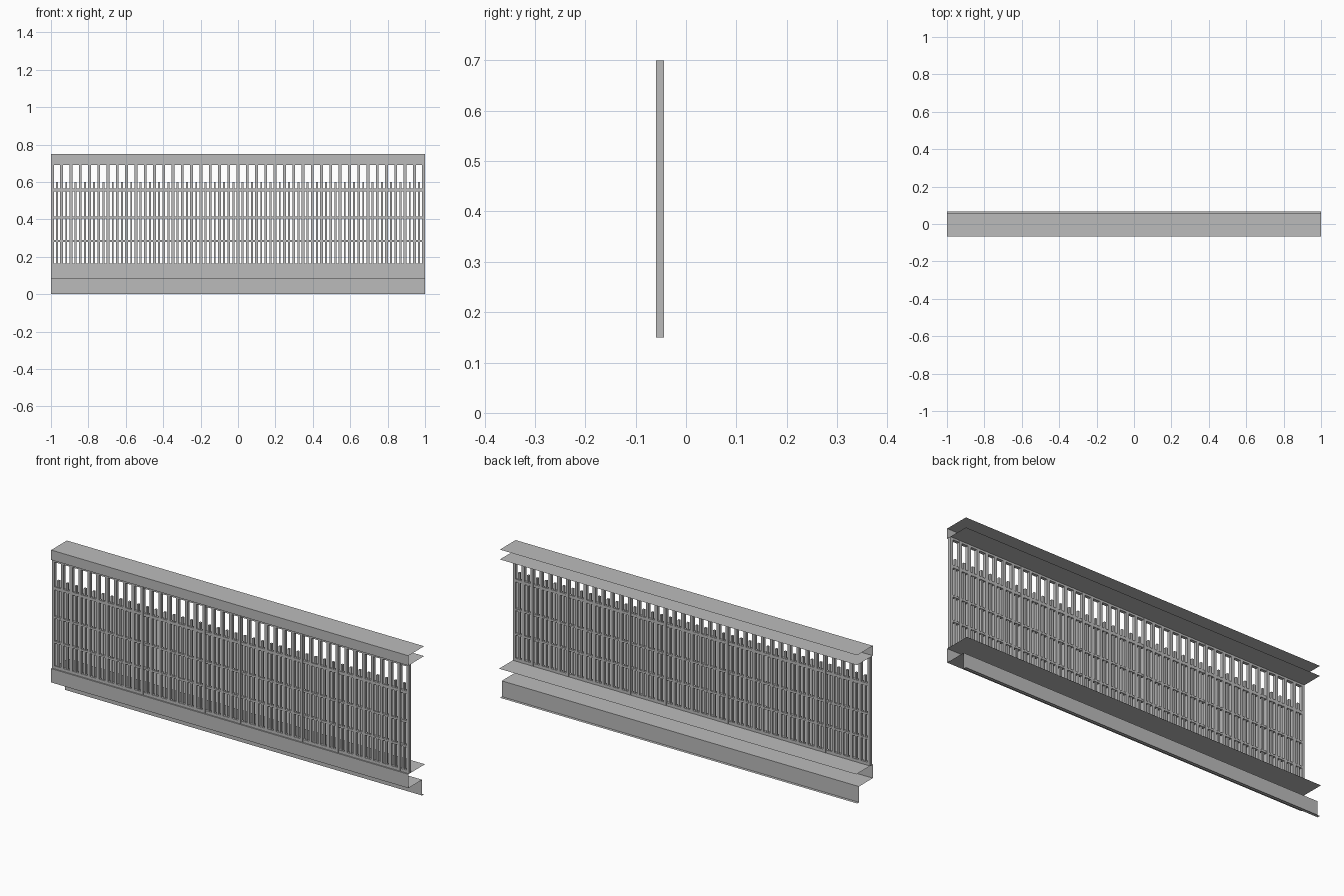
import bpy
import bmesh

if "Cube" in bpy.data.objects:
    bpy.data.objects.remove(bpy.data.objects["Cube"], do_unlink=True)

steel = bpy.data.materials.new("grey steel")
steel.use_nodes = True
GREY = (0.5, 0.5, 0.5, 1)
steel.diffuse_color = GREY
steel.node_tree.nodes["Principled BSDF"].inputs["Base Color"].default_value = GREY


def finish(name, bm):
    mesh = bpy.data.meshes.new(name)
    bm.to_mesh(mesh)
    bm.free()
    mesh.materials.append(steel)
    obj = bpy.data.objects.new(name, mesh)
    bpy.context.collection.objects.link(obj)
    return obj


def sheet(name, profile):
    """Folded thin sheet: a (y, z) profile swept along the full length."""
    bm = bmesh.new()
    rows = [[bm.verts.new((x, y, z)) for y, z in profile] for x in (-1, 1)]
    for i in range(len(profile) - 1):
        bm.faces.new((rows[0][i], rows[1][i], rows[1][i + 1], rows[0][i + 1]))
    return finish(name, bm)


def box(name, x, y, z):
    """Box between the given (low, high) limits."""
    bm = bmesh.new()
    bmesh.ops.create_cube(bm, size=1)
    for v in bm.verts:
        v.co = [lim[0] if c < 0 else lim[1] for c, lim in zip(v.co, (x, y, z))]
    return finish(name, bm)


def repeat(obj, count, step):
    mod = obj.modifiers.new("Repeat", "ARRAY")
    mod.count = count
    mod.use_relative_offset = False
    mod.use_constant_offset = True
    mod.constant_offset_displace = (step, 0, 0)


FRONT, BACK = -0.066, 0.067
BAR_Y = (-0.06, -0.0435)
BASE, TOP = 0.15, 0.70

# Folded channels above and below the grille
sheet("top_channel", [(0.06, 0.75), (FRONT, 0.75), (FRONT, TOP), (0.06, TOP)])
sheet("bottom_channel", [(BACK, BASE), (FRONT, BASE), (FRONT, 0.08),
                         (0.045, 0.08), (0.045, 0), (0.06, 0)])

# Tall bars, with a short bar in each gap
GAPS = 40
WIDE, THIN = 0.015, 0.01
step = (2 - WIDE) / GAPS
tall = box("tall_bars", (-1, -1 + WIDE), BAR_Y, (BASE, TOP))
repeat(tall, GAPS + 1, step)
mid = -1 + WIDE / 2 + step / 2
short = box("short_bars", (mid - THIN / 2, mid + THIN / 2), (-0.057, -0.0465), (BASE, 0.60))
repeat(short, GAPS, step)

# Horizontal rails
for i, (low, high) in enumerate([(BASE, 0.165), (0.28, 0.29), (0.405, 0.415),
                                 (0.55, 0.565), (0.69, TOP)]):
    box(f"rail_{i + 1}", (-1, 1), (-0.0595, -0.044), (low, high))
